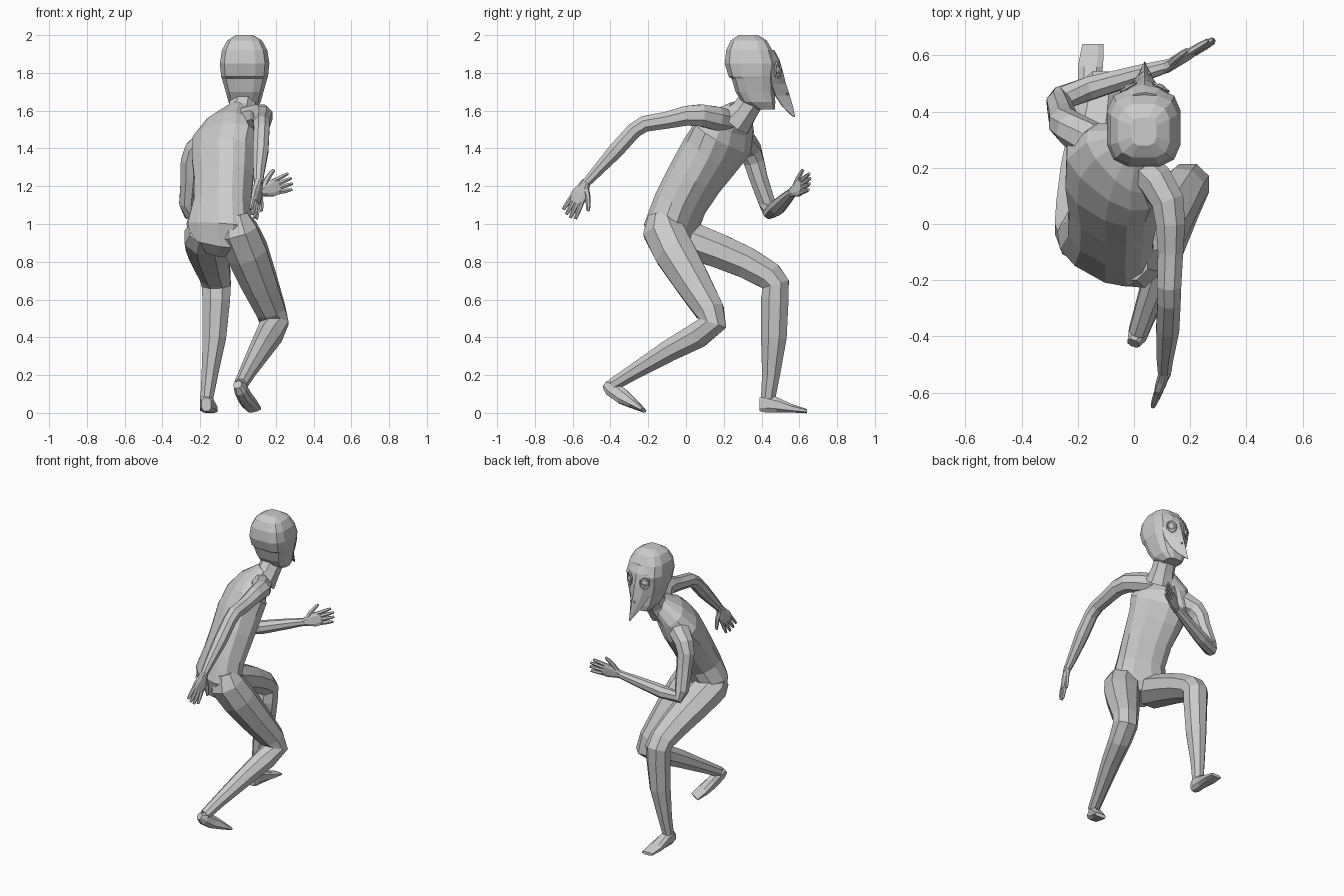
import bpy, bmesh, math
from mathutils import Vector as V


def finish(name, bm):
    bmesh.ops.recalc_face_normals(bm, faces=bm.faces[:])
    me = bpy.data.meshes.new(name)
    bm.to_mesh(me)
    bm.free()
    ob = bpy.data.objects.new(name, me)
    bpy.context.collection.objects.link(ob)
    return ob


def loft(name, rings, r0, r1=None, n=8, p=2.0, axis=None):
    """Skin rings (x, y, z, half width, half depth); r0..r1 is the width direction."""
    bm = bmesh.new()
    r0 = V(r0)
    r1 = V(r1 or r0)
    c = [V(r[:3]) for r in rings]
    step = 2 * math.pi / n
    top = math.cos(step / 2) ** (2 / p)
    loops = []
    for i, ring in enumerate(rings):
        a, b = c[max(i - 1, 0)], c[min(i + 1, len(c) - 1)]
        if 0 < i < len(c) - 1:
            u = ((c[i] - a).normalized() + (b - c[i]).normalized()).normalized()
        else:
            u = (b - a).normalized()
        if axis:
            u = V(axis)
        R = r0.lerp(r1, i / (len(c) - 1))
        R = (R - u * R.dot(u)).normalized()
        F = u.cross(R)
        loop = []
        for k in range(n):
            t = (k + 0.5) * step
            x, y = (math.copysign(abs(f(t)) ** (2 / p), f(t)) / top
                    for f in (math.cos, math.sin))
            loop.append(bm.verts.new(c[i] + R * x * ring[3] + F * y * ring[-1]))
        loops.append(loop)
    for A, B in zip(loops, loops[1:]):
        for k in range(n):
            bm.faces.new((A[k], A[(k + 1) % n], B[(k + 1) % n], B[k]))
    bm.faces.new(loops[0][::-1])
    bm.faces.new(loops[-1])
    return finish(name, bm)


def hand(name, wrist, direction, spread):
    w, d = V(wrist), V(direction).normalized()
    s = V(spread)
    s = (s - d * s.dot(d)).normalized()

    def ring(along, side, rw, rd):
        return (*(w + d * along + s * side), rw, rd)

    loft(name + "_palm", [ring(-.02, 0, .022, .02), ring(.02, 0, .03, .019),
                          ring(.06, 0, .044, .017), ring(.108, 0, .043, .013)], s, p=3)
    for i, length in enumerate((.085, .10, .105, .095)):
        o = (i - 1.5) * .0215
        loft(f"{name}_finger_{i + 1}",
             [ring(.09, o, .0115, .0115), ring(.09 + length * .6, o * 1.2, .0105, .0105),
              ring(.09 + length, o * 1.35, .007, .007)], s, n=6)
    loft(name + "_thumb", [ring(.02, .018, .016, .014), ring(.055, .052, .013, .012),
                           ring(.09, .075, .011, .010), ring(.115, .087, .007, .007)], s, n=6)


X, Y = (1, 0, 0), (0, 1, 0)

# torso, twisted between pelvis and shoulders
loft("torso", [(-.11, -.035, .865, .08, .07), (-.105, -.065, .92, .155, .11),
               (-.10, -.075, .99, .175, .12), (-.085, -.03, 1.11, .152, .12),
               (-.075, .045, 1.24, .158, .125), (-.075, .125, 1.36, .175, .13),
               (-.065, .195, 1.455, .195, .12), (-.045, .235, 1.53, .15, .09),
               (.01, .29, 1.60, .065, .06)],
     (.9, -.40, .02), (.71, -.62, .38), n=12, p=2.5)
loft("neck", [(0, .26, 1.54, .09), (.02, .31, 1.60, .07), (.035, .37, 1.69, .065)], X)

# head
loft("head", [(.035, .425, 1.605, .055, .045), (.035, .385, 1.645, .085, .088),
              (.035, .365, 1.70, .10, .103), (.035, .355, 1.77, .12, .113),
              (.035, .348, 1.78, .124, .122), (.035, .343, 1.85, .131, .138),
              (.035, .335, 1.92, .120, .122), (.035, .332, 1.972, .092, .095),
              (.035, .33, 2.0, .045, .05)], X, n=12, p=3.2, axis=(0, 0, 1))

# beaked mask
rows = [(1.92, .07, .468, .463, .445), (1.87, .10, .495, .485, .45),
        (1.80, .105, .515, .492, .45), (1.74, .09, .53, .498, .455),
        (1.68, .062, .55, .515, .475), (1.62, .032, .567, .545, .515),
        (1.567, .004, .578, .576, .57)]
bm = bmesh.new()
grid = [[bm.verts.new((.038 + h * f, y, z)) for f, y in
         ((-1, e), (-.5, m), (0, r), (.5, m), (1, e))] for z, h, r, m, e in rows]
for A, B in zip(grid, grid[1:]):
    for k in range(4):
        bm.faces.new((A[k], A[k + 1], B[k + 1], B[k]))
mask = finish("mask", bm)
mod = mask.modifiers.new("thickness", "SOLIDIFY")
mod.thickness = .008

# eyes with raised rims, nostrils
for side, tag in ((-1, "left"), (1, "right")):
    at = (.038 + side * .058, .486, 1.815)
    turn = -side * .5
    bpy.ops.mesh.primitive_torus_add(major_radius=.033, minor_radius=.006, major_segments=12,
                                     minor_segments=4, location=at,
                                     rotation=(math.pi / 2, 0, turn))
    rim = bpy.context.object
    rim.name = tag + "_eye_rim"
    rim.scale = (.9, 1.25, 1)
    bpy.ops.mesh.primitive_uv_sphere_add(segments=10, ring_count=6, radius=.02, location=at,
                                         rotation=(0, 0, turn))
    bpy.context.object.name = tag + "_eye"
    bpy.context.object.scale = (1, .6, 1)
    bpy.ops.mesh.primitive_uv_sphere_add(segments=8, ring_count=4, radius=.007,
                                         location=(.038 + side * .015, .536, 1.69))
    bpy.context.object.name = tag + "_nostril"

# right arm swung back, rooted in the chest
loft("right_arm", [(.01, .22, 1.545, .06), (.075, .155, 1.56, .062), (.12, .08, 1.575, .058),
                   (.13, .0, 1.573, .052), (.13, -.10, 1.55, .045),
                   (.125, -.22, 1.53, .043), (.125, -.275, 1.495, .041),
                   (.12, -.37, 1.39, .041), (.11, -.48, 1.27, .029),
                   (.108, -.535, 1.21, .022)], X)
hand("right_hand", (.108, -.535, 1.21), (-.03, -.10, -.19), (.4, .85, -.4))

# left arm bent forward, rooted in the chest
loft("left_arm", [(-.10, .25, 1.47, .07), (-.17, .305, 1.435, .065),
                  (-.225, .34, 1.39, .058), (-.25, .36, 1.33, .053),
                  (-.255, .385, 1.24, .048), (-.268, .43, 1.11, .043),
                  (-.255, .45, 1.065, .041), (-.15, .485, 1.09, .041),
                  (.02, .535, 1.14, .031), (.125, .565, 1.17, .022)], Y)
hand("left_hand", (.125, .565, 1.17), (.165, .095, .06), (-.25, .05, 1))

# right leg trailing
loft("right_leg", [(-.02, -.13, 1.05, .07), (-.005, -.12, .965, .108), (.05, -.06, .85, .108),
                   (.11, .03, .70, .095), (.175, .125, .54, .077),
                   (.192, .142, .475, .075), (.165, .06, .41, .068),
                   (.12, -.08, .335, .058), (.05, -.28, .215, .041),
                   (.015, -.385, .15, .034)], X)
loft("right_foot", [(-.002, -.425, .15, .022, .022), (.012, -.395, .13, .032, .042),
                    (.035, -.335, .085, .035, .04), (.06, -.28, .05, .04, .026),
                    (.09, -.225, .014, .036, .010)], X, p=2.6)

# left leg stepping forward
loft("left_leg", [(-.17, -.09, .97, .085), (-.17, -.02, .93, .112, .10),
                  (-.165, .06, .90, .112, .095), (-.155, .18, .855, .107, .09),
                  (-.14, .32, .795, .094, .083), (-.12, .44, .725, .08, .075),
                  (-.115, .475, .68, .077, .072),
                  (-.115, .47, .60, .073, .073), (-.125, .465, .40, .062, .068),
                  (-.15, .45, .20, .043, .047), (-.165, .435, .08, .034, .038)], X)
loft("left_foot", [(-.168, .39, .045, .026, .035), (-.166, .42, .052, .034, .05),
                   (-.162, .48, .043, .036, .041), (-.155, .56, .024, .045, .023),
                   (-.146, .64, .010, .038, .010)], X, p=2.6, axis=(0, 1, 0))
